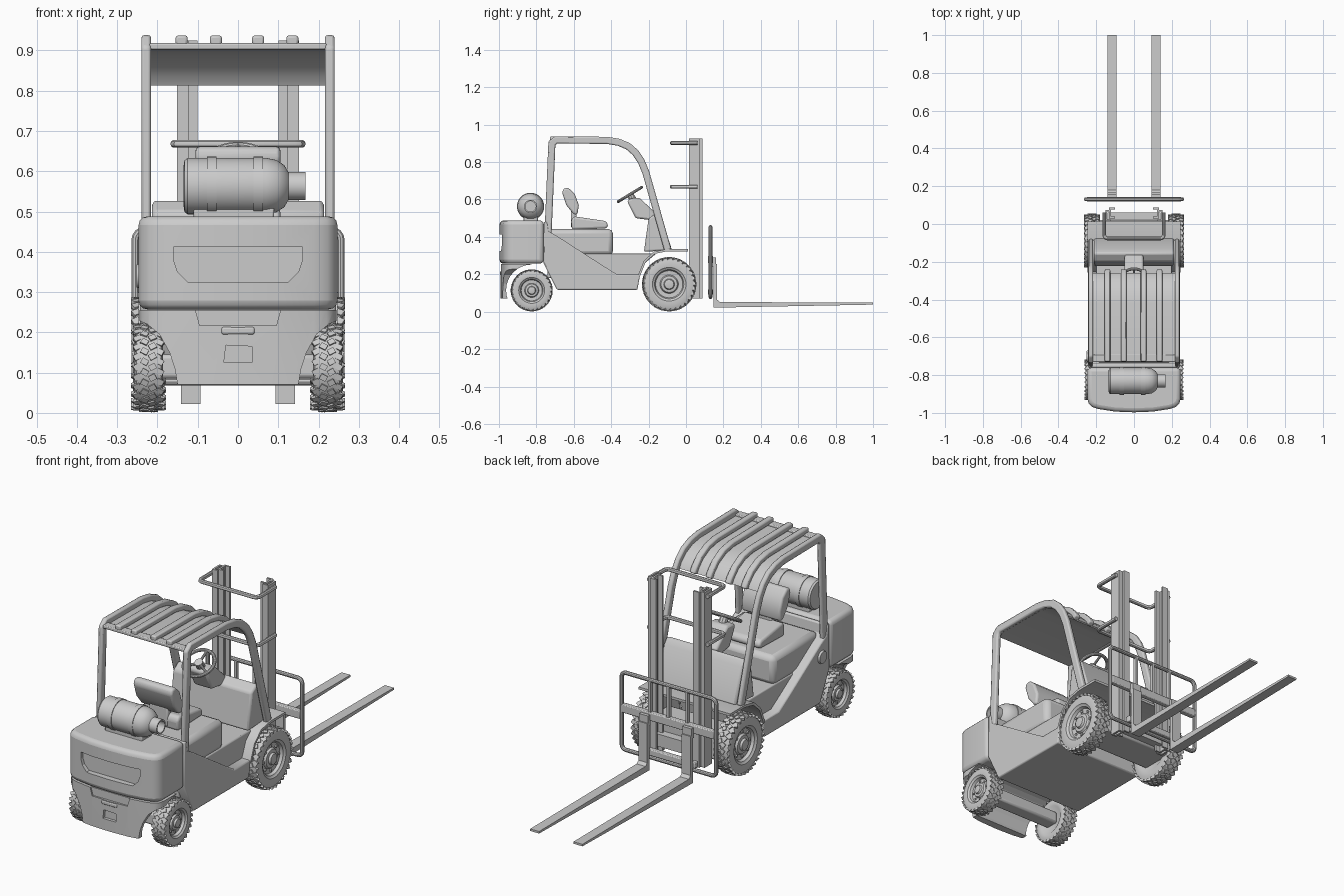
import bpy, bmesh, math
from mathutils import Vector, Matrix

if "Cube" in bpy.data.objects:
    bpy.data.objects.remove(bpy.data.objects["Cube"])


def finish(name, bm, bevel=0, seg=2):
    bmesh.ops.recalc_face_normals(bm, faces=bm.faces)
    me = bpy.data.meshes.new(name)
    bm.to_mesh(me)
    bm.free()
    ob = bpy.data.objects.new(name, me)
    bpy.context.collection.objects.link(ob)
    if bevel:
        m = ob.modifiers.new("Bevel", 'BEVEL')
        m.width, m.segments, m.limit_method = bevel, seg, 'ANGLE'
        m.angle_limit = math.radians(35)
    return ob


def prism(name, pts, axis, a, b, bevel=0, seg=2):
    """Extrude a 2D outline along an axis from a to b."""
    place = {'x': lambda p, t: (t, p[0], p[1]), 'y': lambda p, t: (p[0], t, p[1]),
             'z': lambda p, t: (p[0], p[1], t)}[axis]
    bm = bmesh.new()
    f = bm.faces.new([bm.verts.new(place(p, a)) for p in pts])
    ext = bmesh.ops.extrude_face_region(bm, geom=[f])['geom']
    bm.faces.ensure_lookup_table()
    d = Vector(place((0, 0), b - a))
    bmesh.ops.translate(bm, vec=d, verts=[v for v in ext if isinstance(v, bmesh.types.BMVert)])
    return finish(name, bm, bevel, seg)


def box(name, x0, x1, y0, y1, z0, z1, bevel=0):
    return prism(name, [(x0, y0), (x1, y0), (x1, y1), (x0, y1)], 'z', z0, z1, bevel)


def strip(name, path, half, x0, x1, bevel=0):
    """Bar of constant thickness following a side-view path."""
    P = [Vector(p) for p in path]
    up, lo = [], []
    for i, p in enumerate(P):
        a = (p - P[max(i - 1, 0)]) if i else (P[1] - p)
        b = (P[i + 1] - p) if i < len(P) - 1 else a
        a, b = a.normalized(), b.normalized()
        t = (a + b).normalized()
        n = Vector((-t.y, t.x)) * half / max(t.dot(a), 0.5)
        up.append(p + n)
        lo.append(p - n)
    return prism(name, up + lo[::-1], 'x', x0, x1, bevel)


def tube(name, pts, r, cyclic=False):
    cu = bpy.data.curves.new(name, 'CURVE')
    cu.dimensions, cu.bevel_depth, cu.bevel_resolution = '3D', r, 3
    cu.use_fill_caps = True
    s = cu.splines.new('POLY')
    s.points.add(len(pts) - 1)
    for q, p in zip(s.points, pts):
        q.co = (*p, 1)
    s.use_cyclic_u = cyclic
    ob = bpy.data.objects.new(name, cu)
    bpy.context.collection.objects.link(ob)
    bpy.ops.object.select_all(action='DESELECT')
    ob.select_set(True)
    bpy.context.view_layer.objects.active = ob
    bpy.ops.object.convert(target='MESH')


def lathe(bm, prof, n, mat):
    """Spin (x, radius) points around the x axis."""
    rings = [[bm.verts.new(mat @ Vector((x, r * math.cos(2 * math.pi * i / n), r * math.sin(2 * math.pi * i / n))))
              for i in range(n)] for x, r in prof]
    for A, B in zip(rings, rings[1:]):
        for i in range(n):
            bm.faces.new((A[i], A[(i + 1) % n], B[(i + 1) % n], B[i]))
    bm.faces.new(rings[0])
    bm.faces.new(rings[-1])


def boolean(ob, cutter, op='DIFFERENCE'):
    m = ob.modifiers.new("Cut", 'BOOLEAN')
    m.object, m.operation, m.solver = cutter, op, 'EXACT'
    cutter.hide_render = True
    cutter.hide_set(True)


# Wheels: tyre, stepped rim, hub, nuts and tread blocks
def wheel(name, side, y, z, R, w, n_lug):
    bm = bmesh.new()
    M = Matrix.Translation((side * 0.222, y, z)) @ Matrix.Scale(side, 4, (1, 0, 0))
    h = w / 2
    prof = [(-h * .7, .5), (-h * .95, .62), (-h, .8), (-h * .85, .93), (-h * .5, .965), (h * .5, .965), (h * .85, .93),
            (h, .8), (h * .95, .62), (h * .8, .58), (h * .75, .54), (h * .4, .5), (h * .35, .34), (h * .6, .3),
            (h * .65, .2), (h * .9, .17), (h * .95, .1)]
    lathe(bm, [(x, r * R) for x, r in prof], 48, M)
    for k in range(n_lug):
        for j, fx in enumerate((-.78, -.27, .27, .78)):
            a = 2 * math.pi * (k + .5 * (j % 2)) / n_lug
            r = .965 if abs(fx) < .5 else .93
            T = (M @ Matrix.Rotation(a, 4, 'X') @ Matrix.Translation((fx * h, 0, r * R))
                 @ Matrix.Rotation(.5 * (-1) ** j, 4, 'Z')
                 @ Matrix.Diagonal((h * .48, R * .13, R * .07, 1)))
            bmesh.ops.create_cube(bm, size=1, matrix=T)
    for k in range(8):
        T = M @ Matrix.Rotation(k * math.pi / 4, 4, 'X') @ Matrix.Translation((h * .42, 0, R * .41))
        bmesh.ops.create_cube(bm, size=R * .07, matrix=T)
    finish(name, bm)


for s, tag in ((-1, "left"), (1, "right")):
    wheel("front_wheel_" + tag, s, -.09, .147, .145, .078, 30)
    wheel("rear_wheel_" + tag, s, -.825, .114, .112, .072, 26)
box("front_axle", -.2, .2, -.15, .02, .09, .2, .01)
box("rear_axle", -.2, .2, -.86, -.79, .085, .145, .01)

# Counterweight with handle recess
half = [(.247, -.76), (.247, -.925), (.24, -.95), (.222, -.968), (.19, -.979), (.1, -.993)]
outline = half + [(0, -.997)] + [(-x, y) for x, y in half[::-1]]
cw = prism("counterweight", outline, 'z', .257, .488, .022, 3)
boolean(cw, prism("recess_cutter", [(-.16, .412), (.16, .412), (.16, .38), (.15, .35), (.125, .325), (-.125, .325),
                                    (-.15, .35), (-.16, .38)], 'y', -1.05, -.968))

# Lower bumper, narrowed and arched around the rear wheels
low = prism("rear_bumper", [(x * .99, y * .996) for x, y in outline], 'z', .07, .256)
side = [(.26, .235), (.225, .22), (.195, .195), (.17, .15), (.157, .11), (.15, .07)]
boolean(low, prism("bumper_shape", [(.26, .3)] + side + [(-x, z) for x, z in side[::-1]] + [(-.26, .3)],
                   'y', -1.1, -.7), 'INTERSECT')
arch = [(-.825 + .137 * math.cos(t * math.pi / 16), .115 + .137 * math.sin(t * math.pi / 16)) for t in range(32)]
boolean(low, prism("arch_cutter", arch, 'x', -.4, .4))
boolean(low, prism("front_trim", [(-.825, 0), (-.6, 0), (-.6, .3), (-.825, .3)], 'x', -.4, .4))
boolean(low, prism("plate_cutter", [(-.035, .125), (.035, .125), (.035, .165), (-.03, .168)], 'y', -1.1, -.978))
boolean(low, prism("shelf_cutter", [(-.11, .27), (.11, .27), (.095, .217), (-.095, .217)], 'y', -1.1, -.982))
box("tow_latch", -.042, .042, -.995, -.96, .194, .214, .006)

# Main body: side panels, inner floor, hood, front fender and cowl
prism("body_sides", [(-.76, .48), (-.762, .262), (-.69, .117), (-.26, .117), (-.245, .2), (-.37, .2), (-.45, .25),
                     (-.69, .405), (-.735, .43), (-.742, .48)], 'x', -.243, .243, .006)
prism("floor", [(-.74, .18), (-.26, .18), (-.22, .26), (-.16, .31), (-.74, .31)], 'x', -.2, .2, .006)
box("hood", -.2, .2, -.74, -.39, .3, .442, .025)
strip("front_fender", [(-.252, .19), (-.22, .27), (-.17, .315), (-.1, .329), (.012, .329)], .006, -.247, .247)
prism("cowl", [(-.225, .32), (-.2, .5), (-.155, .53), (-.13, .5), (-.075, .33)], 'x', -.213, .213, .01)
bm = bmesh.new()
lathe(bm, [(-.252, .02), (-.252, .028), (-.235, .034)], 24, Matrix.Translation((0, -.7, .34)))
finish("fuel_cap", bm)

# Seat
prism("seat_cushion", [(-.61, .44), (-.425, .445), (-.415, .465), (-.43, .485), (-.6, .51), (-.615, .49)], 'x',
      -.105, .105, .014, 3)
prism("seat_back", [(-.6, .52), (-.58, .52), (-.573, .57), (-.595, .63), (-.63, .663), (-.655, .658), (-.662, .635),
                    (-.64, .57)], 'x', -.105, .105, .014, 3)
box("seat_bracket", -.05, .05, -.615, -.585, .45, .54, .006)

# Steering column, wheel and levers
prism("steering_column", [(-.27, .5), (-.315, .59), (-.3, .605), (-.25, .61), (-.16, .525), (-.19, .49)], 'x',
      -.05, .05, .01)
tilt, c = .546, Vector((0, -.3, .627))
bpy.ops.mesh.primitive_torus_add(location=c, rotation=(tilt, 0, 0), major_radius=.073, minor_radius=.008,
                                 major_segments=40, minor_segments=10)
bpy.context.object.name = "steering_wheel"
R = Matrix.Rotation(tilt, 3, 'X')
for k in range(3):
    a = math.pi / 2 + k * math.tau / 3
    tube("steering_spoke", [c, c + R @ Vector((.072 * math.cos(a), .072 * math.sin(a), 0))], .006)
tube("steering_hub", [c + R @ Vector((0, 0, .008)), c + R @ Vector((0, 0, -.04))], .02)

# Gas tank lying across the counterweight, with straps and collar
bm = bmesh.new()
M = Matrix.Translation((0, -.831, .563))
lathe(bm, [(-.135, .05), (-.133, .064), (-.125, .07), (.07, .07), (.095, .065), (.115, .052), (.125, .035),
           (.167, .035), (.167, .028), (.13, .028)], 40, M)
finish("gas_tank", bm)
for x in (-.065, .05):
    bm = bmesh.new()
    lathe(bm, [(x - .012, .068), (x - .012, .073), (x + .012, .073), (x + .012, .068)], 40, M)
    finish("tank_strap", bm)
box("tank_cradle", -.11, .09, -.87, -.79, .48, .51, .005)

# Overhead guard: side frames, roof sheet, slats, rear crossbar
frame = [(-.738, .41), (-.717, .9), (-.695, .919), (-.42, .916), (-.36, .906), (-.31, .885), (-.27, .85), (-.24, .805),
         (-.215, .745), (-.097, .33)]
for s in (-1, 1):
    strip("guard_frame", frame, .019, s * .228 - .012, s * .228 + .012, .007)
strip("roof_sheet", [(-.71, .905), (-.42, .903), (-.36, .893), (-.31, .87), (-.275, .838), (-.262, .815)], .004,
      -.22, .22)
for x in (-.14, -.055, .05, .135):
    strip("roof_slat", [(-.728, .924), (-.42, .921), (-.355, .909), (-.3, .88), (-.262, .84), (-.25, .818)], .013,
          x - .015, x + .015, .006)
box("rear_crossbar", -.22, .22, -.73, -.69, .902, .918, .004)

# Mast: outer and inner channels per side, with U-shaped braces
for s in (-1, 1):
    for nm, x0, x1, y0, y1 in (("outer", .122, .152, .016, .074), ("inner", .1, .132, .03, .087)):
        w, m = .009, (y1 - y0) / 2 - .012
        pts = [(x1, y0), (x1, y1), (x0, y1), (x0, y1 - w), (x1 - w, y1 - w), (x1 - w, y0 + w), (x0, y0 + w), (x0, y0)]
        prism("mast_%s_rail" % nm, [(s * x, y) for x, y in pts], 'z', .07, .925)
for z in (.902, .668):
    tube("mast_brace", [(-.158, .062, z), (-.158, -.06, z), (-.152, -.072, z), (-.14, -.077, z), (.14, -.077, z),
                        (.152, -.072, z), (.158, -.06, z), (.158, .062, z)], .01)
box("mast_lower_tie", -.14, .14, .02, .06, .1, .16)

# Load carriage: rounded frame, uprights and fork rails
loop = [(sx * (.232 + .023 * math.cos(a)), .131, .265 + sz * (.165 + .023 * math.sin(a)))
        for sx, sz, order in ((1, 1, 1), (-1, 1, -1), (-1, -1, 1), (1, -1, -1))
        for a in [k * math.pi / 8 for k in range(5)][::order]]
tube("carriage_frame", loop, .01, True)
for x in (-.1, 0, .1):
    box("carriage_upright", x - .006, x + .006, .122, .14, .28, .45)
box("fork_rail_upper", -.25, .25, .118, .144, .26, .3, .004)
box("fork_rail_lower", -.15, .15, .118, .144, .09, .12, .004)

# Forks
for s in (-1, 1):
    x = s * .117
    prism("fork", [(.148, .255), (.148, .022), (.17, .022), (1, .038), (1, .048), (.18, .052), (.166, .065),
                   (.166, .255)], 'x', x - .024, x + .024)
    box("fork_hook", x - .024, x + .024, .14, .16, .24, .29)

bpy.ops.object.select_all(action='DESELECT')
for ob in bpy.context.scene.objects:
    if ob.type == 'MESH' and not ob.hide_render:
        ob.select_set(True)
        bpy.context.view_layer.objects.active = ob
bpy.ops.object.shade_smooth_by_angle(angle=math.radians(35))
